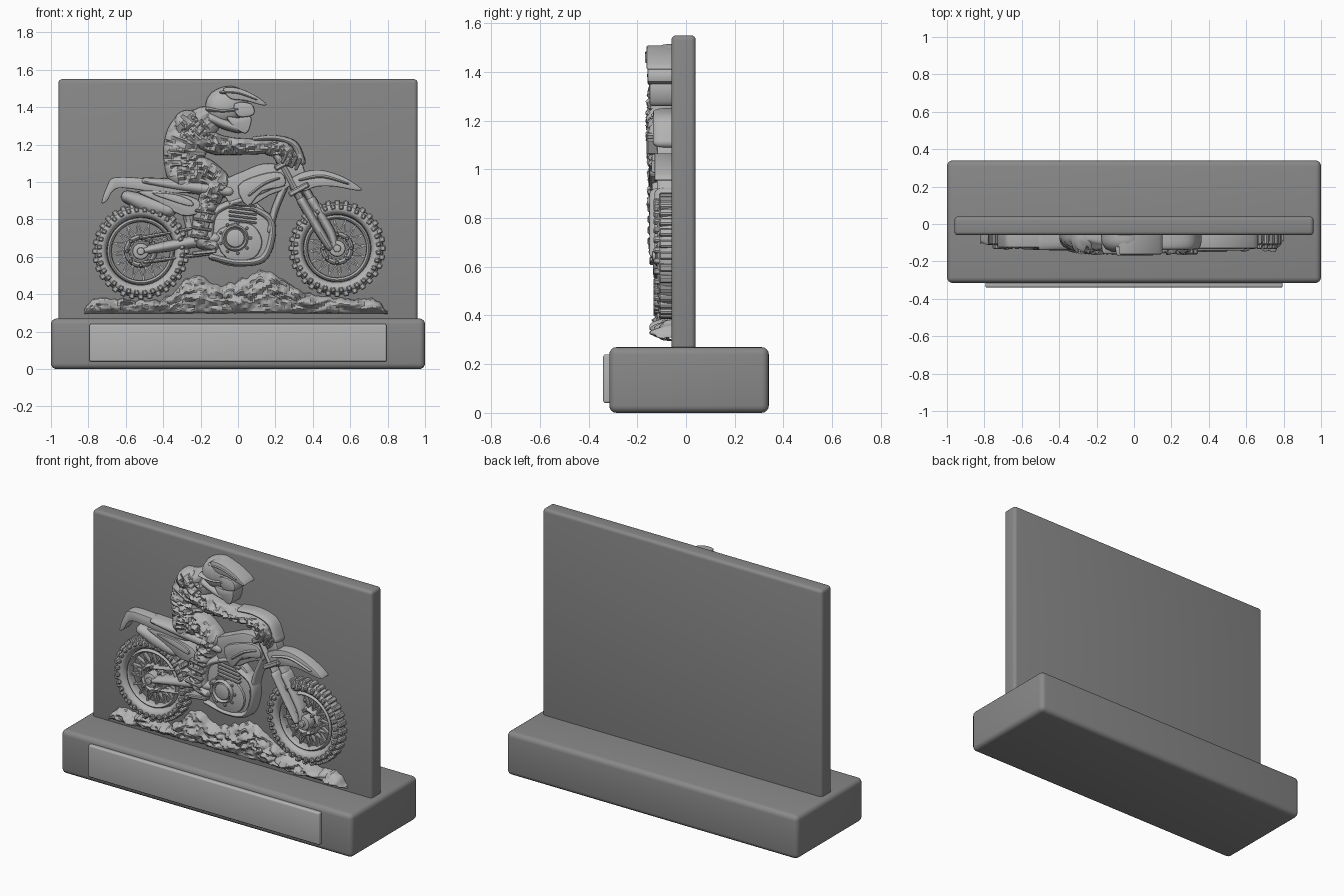
import bpy, bmesh, math
from mathutils import Vector, Matrix, noise

cube = bpy.data.objects.get("Cube")
if cube:
    bpy.data.objects.remove(cube, do_unlink=True)

BACK = -0.05  # relief parts start just inside the panel front
made = []


def material(name, value):
    mat = bpy.data.materials.new(name)
    mat.use_nodes = True
    colour = (value, value, value, 1)
    mat.diffuse_color = colour
    mat.node_tree.nodes["Principled BSDF"].inputs["Base Color"].default_value = colour
    return mat


stone = material("dark grey", 0.25)
silver = material("light grey", 0.45)


def finish(name, bm, mat=silver):
    bmesh.ops.recalc_face_normals(bm, faces=bm.faces)
    mesh = bpy.data.meshes.new(name)
    bm.to_mesh(mesh)
    bm.free()
    mesh.materials.append(mat)
    obj = bpy.data.objects.new(name, mesh)
    bpy.context.collection.objects.link(obj)
    made.append(obj)


def slab(name, low, high, bevel, mat):
    low, high = Vector(low), Vector(high)
    bm = bmesh.new()
    place = Matrix.Translation((low + high) / 2) @ Matrix.Diagonal((high - low).to_4d())
    bmesh.ops.create_cube(bm, size=1, matrix=place)
    bmesh.ops.bevel(bm, geom=bm.edges[:], offset=bevel, segments=4, profile=0.5, affect='EDGES')
    finish(name, bm, mat)


def spline(points, steps, closed=False):
    pts = [Vector(p) for p in points]
    count = len(pts)
    get = lambda i: pts[i % count] if closed else pts[max(0, min(count - 1, i))]
    out = []
    for i in range(count if closed else count - 1):
        a, b, c, d = (get(i + k) for k in (-1, 0, 1, 2))
        for s in range(steps):
            t = s / steps
            out.append(b + (c - a) * (t / 2) + (a * 2 - b * 5 + c * 4 - d) * (t * t / 2)
                       + (b * 3 - a - c * 3 + d) * (t ** 3 / 2))
    return out if closed else out + [pts[-1]]


def sweep(name, points, depth, rough=0, steps=8, closed=False, sides=12):
    """Rounded half-round bar along (x, z, radius) points, with domed ends."""
    path = spline(points, steps, closed)
    rings = []
    for i, p in enumerate(path):
        nxt = path[(i + 1) % len(path)] if closed or i + 1 < len(path) else p
        prev = path[i - 1] if closed or i else p
        d = Vector((nxt.x - prev.x, nxt.y - prev.y)).normalized()
        rings.append((Vector((p.x, p.y)), d, p.z, 1))
    if not closed:
        for end, sign in ((0, -1), (-1, 1)):
            c, d, r, _ = rings[end]
            caps = [(c + d * sign * r * math.sin(a), d, r * math.cos(a), math.cos(a) ** 0.5)
                    for a in (0.4, 0.8, 1.15, 1.45)]
            rings = caps[::-1] + rings if sign < 0 else rings + caps
    bm = bmesh.new()
    loops = []
    for c, d, r, h in rings:
        loop = []
        for k in range(sides + 1):
            t = math.pi * k / sides
            x = c.x - d.y * r * math.cos(t)
            z = c.y + d.x * r * math.cos(t)
            fold = noise.noise(Vector((x * 25, z * 38, depth * 50)))
            fold = 1 + rough * (0.3 - 2 * abs(fold))
            y = BACK - depth * h * fold * max(0, math.sin(t)) ** 0.6
            loop.append(bm.verts.new((x, y, z)))
        loops.append(loop)
    pairs = list(zip(loops, loops[1:])) + ([(loops[-1], loops[0])] if closed else [])
    for one, two in pairs:
        for k in range(sides + 1):
            j = (k + 1) % (sides + 1)
            bm.faces.new((one[k], one[j], two[j], two[k]))
    if not closed:
        bm.faces.new(loops[0])
        bm.faces.new(loops[-1])
    finish(name, bm)


def pad(name, outline, depth, bevel=0.01, steps=3):
    """Raised plate from a smoothed (x, z) outline."""
    bm = bmesh.new()
    pts = spline([(x, z, 0) for x, z in outline], steps, True)
    face = bm.faces.new([bm.verts.new((p.x, BACK, p.y)) for p in pts])
    front = bmesh.ops.extrude_face_region(bm, geom=[face])["geom"]
    top = [g for g in front if isinstance(g, bmesh.types.BMFace)][0]
    bmesh.ops.translate(bm, verts=top.verts[:], vec=(0, -depth, 0))
    bmesh.ops.bevel(bm, geom=top.edges[:], offset=bevel, segments=2, profile=0.5,
                    affect='EDGES', clamp_overlap=True)
    finish(name, bm)


def blocks(name, items, bevel=0):
    """Many small bars, each (x, z, angle, length, width, depth)."""
    bm = bmesh.new()
    for x, z, angle, length, width, depth in items:
        place = (Matrix.Translation((x, BACK - depth / 2, z)) @ Matrix.Rotation(-angle, 4, 'Y')
                 @ Matrix.Diagonal((length, depth, width, 1)))
        bmesh.ops.create_cube(bm, size=1, matrix=place)
    if bevel:
        bmesh.ops.bevel(bm, geom=bm.edges[:], offset=bevel, segments=1, affect='EDGES')
    finish(name, bm)


def circle(x, z, radius, width, count=16):
    turn = [math.tau * i / count for i in range(count)]
    return [(x + radius * math.cos(a), z + radius * math.sin(a), width) for a in turn]


def ring(name, x, z, radius, width, depth):
    sweep(name, circle(x, z, radius, width), depth, steps=4, closed=True, sides=8)


def disc(name, x, z, radius, depth, bevel=0.01):
    pad(name, [p[:2] for p in circle(x, z, radius, 0)], depth, bevel, 2)


def around(x, z, count, radius, twist, length, width, depth, shift=0):
    for i in range(count):
        a = math.tau * (i + shift) / count
        yield (x + radius * math.cos(a), z + radius * math.sin(a), a + twist, length, width, depth)


# Stand
slab("base", (-1, -0.315, 0), (1, 0.34, 0.27), 0.03, stone)
slab("back_panel", (-0.96, -0.06, 0.25), (0.96, 0.04, 1.55), 0.02, stone)
slab("nameplate", (-0.795, -0.34, 0.04), (0.795, -0.3, 0.24), 0.01, silver)

# Wheels
for side, x, z in (("rear", -0.52, 0.63), ("front", 0.53, 0.645)):
    ring(side + "_tyre", x, z, 0.213, 0.034, 0.07)
    ring(side + "_rim", x, z, 0.168, 0.012, 0.055)
    ring(side + "_brake_disc", x, z, 0.075, 0.014, 0.05)
    disc(side + "_hub", x, z, 0.045, 0.075)
    disc(side + "_axle_nut", x, z, 0.02, 0.09, 0.005)
    blocks(side + "_tread", [*around(x, z, 32, 0.242, 0, 0.036, 0.03, 0.06),
                             *around(x, z, 32, 0.222, 0.25, 0.028, 0.024, 0.083, 0.5)], 0.006)
    blocks(side + "_spokes", [*around(x, z, 16, 0.11, 0.35, 0.13, 0.008, 0.035),
                              *around(x, z, 16, 0.11, -0.35, 0.13, 0.008, 0.03, 0.5)])
    blocks(side + "_disc_bolts", around(x, z, 8, 0.075, 0.4, 0.018, 0.018, 0.068), 0.004)

# Rocky ground
crest = spline([(-0.82, 0.31, 0), (-0.76, 0.38, 0), (-0.58, 0.37, 0), (-0.39, 0.38, 0),
                (-0.28, 0.48, 0), (-0.2, 0.50, 0), (-0.11, 0.45, 0), (0.01, 0.48, 0),
                (0.14, 0.53, 0), (0.24, 0.48, 0), (0.36, 0.41, 0), (0.54, 0.38, 0),
                (0.73, 0.37, 0), (0.80, 0.31, 0)], 12)
bm = bmesh.new()
rows = []
for p in crest:
    row = []
    for k in range(19):
        v = k / 18
        top = p.y + 0.02 * noise.noise(Vector((p.x * 30, 0, 0)))
        z = 0.295 + v * (top - 0.295)
        near, _ = noise.voronoi(Vector((p.x * 9, z * 16, 0.5)))
        crack = 0.5 + 0.6 * min(1, near[1] - near[0]) + 0.25 * noise.noise(Vector((p.x * 30, 1, z * 45)))
        swell = max(0, math.sin(math.pi * v)) ** 0.4
        row.append(bm.verts.new((p.x, BACK - 0.1 * swell * min(1, crack), z)))
    rows.append(row)
for one, two in zip(rows, rows[1:]):
    for k in range(18):
        bm.faces.new((one[k], two[k], two[k + 1], one[k + 1]))
finish("rocks", bm)

# Rear of the motorcycle
sweep("swingarm", [(-0.52, 0.63, 0.022), (-0.36, 0.66, 0.03), (-0.12, 0.70, 0.035)], 0.085)
sweep("chain_top", [(-0.52, 0.70, 0.01), (-0.14, 0.77, 0.01)], 0.06)
sweep("chain_bottom", [(-0.5, 0.57, 0.01), (-0.14, 0.62, 0.01)], 0.06)
sweep("rear_shock", [(-0.28, 0.88, 0.03), (-0.24, 0.70, 0.025)], 0.055, 0.3)
pad("rear_fender", [(-0.73, 0.89), (-0.70, 0.98), (-0.66, 1.025), (-0.5, 1.02), (-0.3, 0.99),
                    (-0.22, 0.95), (-0.4, 0.94), (-0.58, 0.965), (-0.66, 0.96), (-0.70, 0.90)], 0.075)
sweep("seat", [(-0.5, 1.005, 0.02), (-0.3, 0.98, 0.035), (-0.05, 0.95, 0.035)], 0.09)
sweep("muffler", [(-0.59, 0.92, 0.035), (-0.48, 0.88, 0.05), (-0.37, 0.85, 0.04)], 0.085)
pad("side_panel", [(-0.54, 0.95), (-0.38, 0.95), (-0.22, 0.91), (-0.2, 0.84), (-0.3, 0.82), (-0.42, 0.89)], 0.08)
pad("side_panel_ridge", [(-0.46, 0.94), (-0.34, 0.935), (-0.25, 0.90), (-0.25, 0.87), (-0.36, 0.90)], 0.092, 0.006)

# Engine and frame
pad("engine_block", [(-0.17, 0.76), (-0.08, 0.88), (0.1, 0.89), (0.18, 0.76), (0.15, 0.6),
                     (0.05, 0.55), (-0.08, 0.56), (-0.15, 0.62)], 0.06)
blocks("cylinder_fins", [(0.025, 0.79 + 0.022 * i, -0.12, 0.15, 0.011, 0.085) for i in range(5)], 0.003)
pad("crankcase", [(-0.12, 0.72), (-0.02, 0.78), (0.08, 0.77), (0.13, 0.68), (0.08, 0.59), (-0.06, 0.59)], 0.075)
ring("clutch_rim", -0.015, 0.70, 0.062, 0.012, 0.095)
disc("clutch_cover", -0.015, 0.70, 0.05, 0.09)
blocks("cover_bolts", around(-0.015, 0.70, 9, 0.082, 0, 0.016, 0.016, 0.085), 0.004)
sweep("exhaust_pipe", [(0.08, 0.86, 0.018), (0.17, 0.80, 0.02), (0.18, 0.70, 0.02),
                       (0.13, 0.59, 0.02), (0.0, 0.57, 0.02), (-0.14, 0.6, 0.018)], 0.085)
sweep("down_tube", [(0.26, 1.0, 0.02), (0.2, 0.86, 0.02), (0.17, 0.74, 0.018)], 0.075)
sweep("frame_spar", [(0.24, 1.0, 0.022), (0.06, 0.92, 0.022), (-0.12, 0.84, 0.022), (-0.15, 0.7, 0.022)], 0.085)

# Tank and front end
pad("tank", [(-0.08, 1.0), (0.03, 1.06), (0.14, 1.10), (0.24, 1.08), (0.28, 0.98),
             (0.17, 0.93), (0.06, 0.87), (-0.05, 0.89)], 0.075)
pad("radiator_shroud", [(0.0, 0.98), (0.12, 1.04), (0.23, 1.05), (0.25, 0.98), (0.13, 0.95), (0.05, 0.87)], 0.092)
sweep("shroud_ridge", [(0.06, 0.93, 0.012), (0.14, 0.99, 0.014), (0.22, 1.02, 0.01)], 0.102)
for name, shift, depth in (("near", 0, 0.09), ("far", 0.055, 0.07)):
    sweep(name + "_fork_upper", [(0.21 + shift, 1.14, 0.022), (0.35 + shift, 0.88, 0.022)], depth)
    sweep(name + "_fork_lower", [(0.34 + shift, 0.9, 0.027), (0.44 + shift, 0.73, 0.025),
                                 (0.49 + shift / 2, 0.65, 0.02)], depth + 0.01)
blocks("fork_clamps", [(0.25 + 0.075 * i, 1.1 - 0.14 * i, 0.5, 0.12, 0.03, 0.1) for i in (0, 1)], 0.007)
pad("front_fender", [(0.27, 1.0), (0.34, 1.05), (0.44, 1.065), (0.56, 1.03), (0.66, 0.965),
                     (0.63, 0.955), (0.52, 0.975), (0.42, 0.975), (0.34, 0.95)], 0.08)
sweep("fender_ridge", [(0.33, 1.01, 0.01), (0.45, 1.03, 0.014), (0.59, 0.99, 0.008)], 0.092)
pad("number_plate", [(0.24, 1.18), (0.3, 1.17), (0.36, 1.05), (0.31, 1.01), (0.26, 1.06)], 0.07)
sweep("handlebar", [(0.09, 1.23, 0.014), (0.2, 1.235, 0.016), (0.3, 1.20, 0.02), (0.34, 1.11, 0.022)], 0.085)

# Rider
sweep("torso", [(-0.29, 1.07, 0.10), (-0.285, 1.17, 0.115), (-0.25, 1.26, 0.12), (-0.18, 1.32, 0.085)], 0.09, 0.3, 14, sides=24)
sweep("upper_arm", [(-0.27, 1.31, 0.075), (-0.2, 1.24, 0.065), (-0.11, 1.2, 0.055)], 0.108, 0.3, 12, sides=18)
sweep("forearm", [(-0.12, 1.2, 0.055), (0.0, 1.19, 0.045), (0.16, 1.19, 0.04)], 0.105, 0.3, 12, sides=18)
sweep("glove", [(0.17, 1.18, 0.04), (0.24, 1.17, 0.05), (0.28, 1.12, 0.045)], 0.108, 0.3, 10, sides=18)
blocks("fingers", [(0.25 + 0.024 * i, 1.13 - 0.012 * i, 1.1, 0.07, 0.018, 0.112) for i in range(4)], 0.006)
sweep("thigh", [(-0.29, 1.04, 0.085), (-0.2, 1.05, 0.085), (-0.12, 1.01, 0.07)], 0.105, 0.3, 12, sides=18)
sweep("shin", [(-0.11, 1.0, 0.068), (-0.15, 0.91, 0.06), (-0.17, 0.84, 0.055)], 0.105, 0.25, 12, sides=18)
sweep("boot", [(-0.17, 0.85, 0.062), (-0.2, 0.74, 0.05), (-0.2, 0.69, 0.045), (-0.13, 0.66, 0.032)], 0.1, 0.15, 12, sides=18)
blocks("boot_straps", [(-0.175 - 0.01 * i, 0.84 - 0.045 * i, -0.15, 0.11, 0.016, 0.108) for i in range(4)], 0.005)
blocks("foot_peg", [(-0.18, 0.625, 0.1, 0.13, 0.022, 0.1)], 0.005)

# Helmet
sweep("helmet_shell", [(-0.075, 1.405, 0.1), (-0.045, 1.415, 0.1)], 0.103, sides=24)
sweep("helmet_collar", [(-0.14, 1.34, 0.03), (-0.07, 1.31, 0.03), (0.0, 1.29, 0.03)], 0.1)
pad("goggles", [(-0.02, 1.42), (0.07, 1.42), (0.085, 1.36), (0.0, 1.35)], 0.108)
sweep("goggle_strap", [(-0.16, 1.39, 0.014), (-0.08, 1.38, 0.014), (0.0, 1.39, 0.014)], 0.11)
pad("chin_guard", [(-0.06, 1.35), (0.0, 1.345), (0.07, 1.35), (0.06, 1.28), (0.03, 1.26), (-0.03, 1.30)], 0.1)
pad("visor", [(-0.08, 1.50), (-0.01, 1.505), (0.08, 1.47), (0.15, 1.42), (0.13, 1.41), (0.04, 1.435), (-0.04, 1.445)], 0.112)
sweep("visor_ridge", [(-0.09, 1.48, 0.01), (0.0, 1.475, 0.012), (0.1, 1.44, 0.008)], 0.118)

# Smooth shading with sharp edges kept
for obj in bpy.context.selected_objects:
    obj.select_set(False)
for obj in made:
    obj.select_set(True)
bpy.context.view_layer.objects.active = made[0]
bpy.ops.object.shade_smooth_by_angle(angle=math.radians(35))
